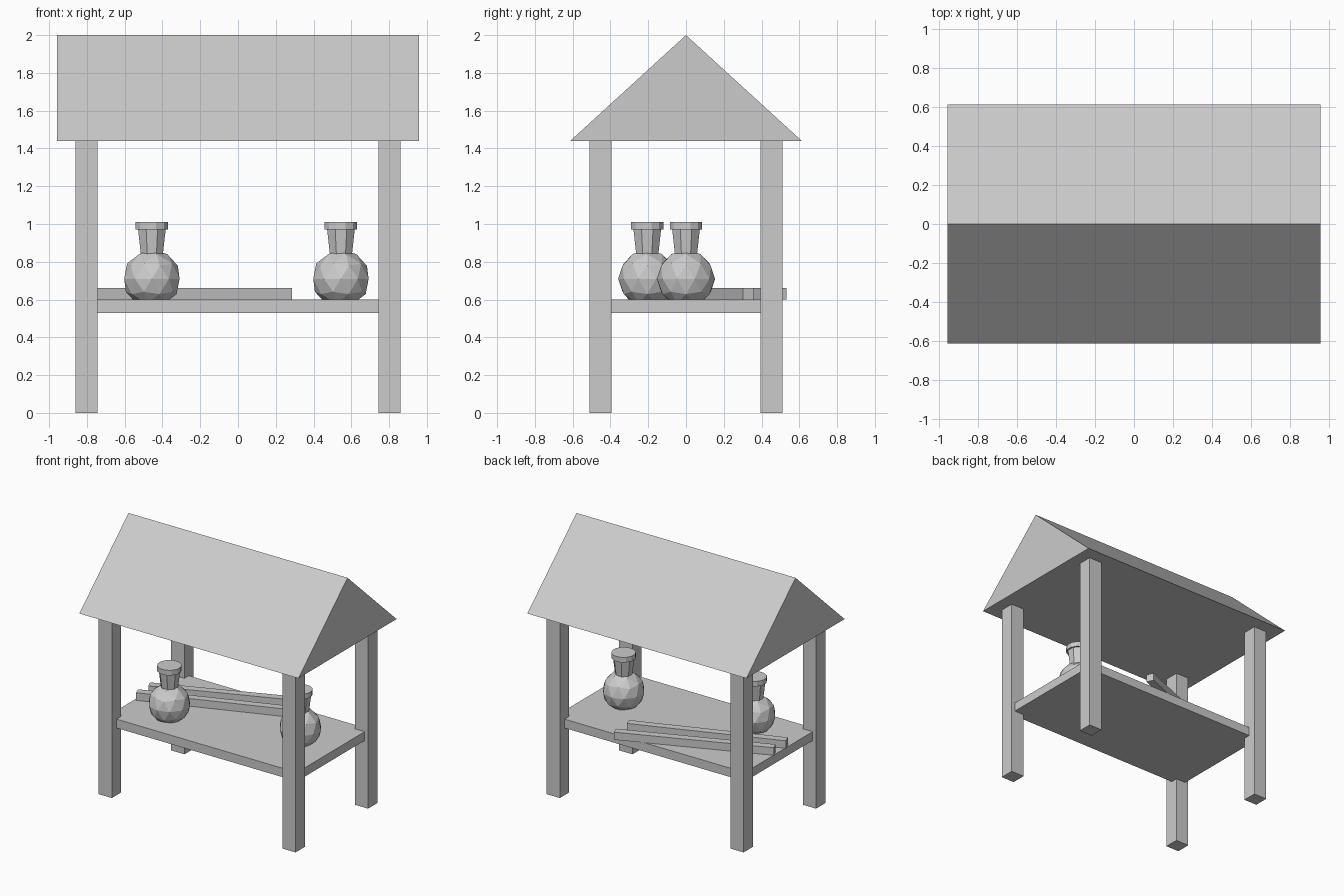
import bpy
import bmesh
from math import radians
from mathutils import Matrix, Vector

cube = bpy.data.objects.get("Cube")
if cube:
    bpy.data.objects.remove(cube, do_unlink=True)

# Single plain colour
GREY = (0.6, 0.6, 0.6, 1)
grey = bpy.data.materials.new("plain_grey")
grey.use_nodes = True
grey.diffuse_color = GREY
grey.node_tree.nodes["Principled BSDF"].inputs["Base Color"].default_value = GREY


def make(name, bm):
    bmesh.ops.recalc_face_normals(bm, faces=bm.faces[:])
    mesh = bpy.data.meshes.new(name)
    bm.to_mesh(mesh)
    bm.free()
    mesh.materials.append(grey)
    obj = bpy.data.objects.new(name, mesh)
    bpy.context.collection.objects.link(obj)
    return obj


def box(name, size, centre, turn=0):
    bm = bmesh.new()
    matrix = (Matrix.Translation(centre) @ Matrix.Rotation(radians(turn), 4, "Z")
              @ Matrix.Diagonal((*size, 1)))
    bmesh.ops.create_cube(bm, size=1, matrix=matrix)
    return make(name, bm)


def cone(name, sides, r_low, r_high, low, high, place):
    bm = bmesh.new()
    matrix = (Matrix.Translation((*place, (low + high) / 2))
              @ Matrix.Rotation(radians(180 / sides), 4, "Z"))
    bmesh.ops.create_cone(bm, cap_ends=True, segments=sides, radius1=r_low,
                          radius2=r_high, depth=high - low, matrix=matrix)
    return make(name, bm)


# Four corner legs
EAVES = 1.44
for side, sx in (("left", 1), ("right", -1)):
    for end, sy in (("front", -1), ("back", 1)):
        box(f"{end}_{side}_leg", (0.115, 0.115, EAVES),
            (0.8025 * sx, 0.4525 * sy, EAVES / 2))

# Shelf let into the legs
SHELF = 0.6
box("shelf", (1.66, 0.9, 0.07), (0, 0, SHELF - 0.035))

# Solid gable roof, extruded along x
bm = bmesh.new()
gable = [bm.verts.new((-0.957, y, z))
         for y, z in ((-0.613, EAVES), (0.613, EAVES), (0, 2))]
face = bm.faces.new(gable)
result = bmesh.ops.extrude_face_region(bm, geom=[face], use_keep_orig=True)
bmesh.ops.translate(bm, vec=Vector((1.914, 0, 0)),
                    verts=[v for v in result["geom"] if isinstance(v, bmesh.types.BMVert)])
make("roof", bm)

# Two round flasks, sunk slightly into the shelf
for label, place in (("right", (-0.456, -0.205)), ("left", (0.545, 0))):
    bm = bmesh.new()
    bmesh.ops.create_icosphere(bm, subdivisions=2, radius=0.154,
                               matrix=Matrix.Translation((*place, 0.71)))
    make(f"{label}_flask_body", bm)
    cone(f"{label}_flask_neck", 8, 0.062, 0.079, 0.83, 0.97, place)
    cone(f"{label}_flask_lip", 12, 0.089, 0.089, 0.97, 1.01, place)

# Two loose sticks lying across the shelf
for label, x, y, turn in (("back", -0.277, 0.285, 22), ("front", -0.275, 0.125, 20.5)):
    box(f"{label}_stick", (1.174, 0.06, 0.06), (x, y, SHELF + 0.03), turn)
